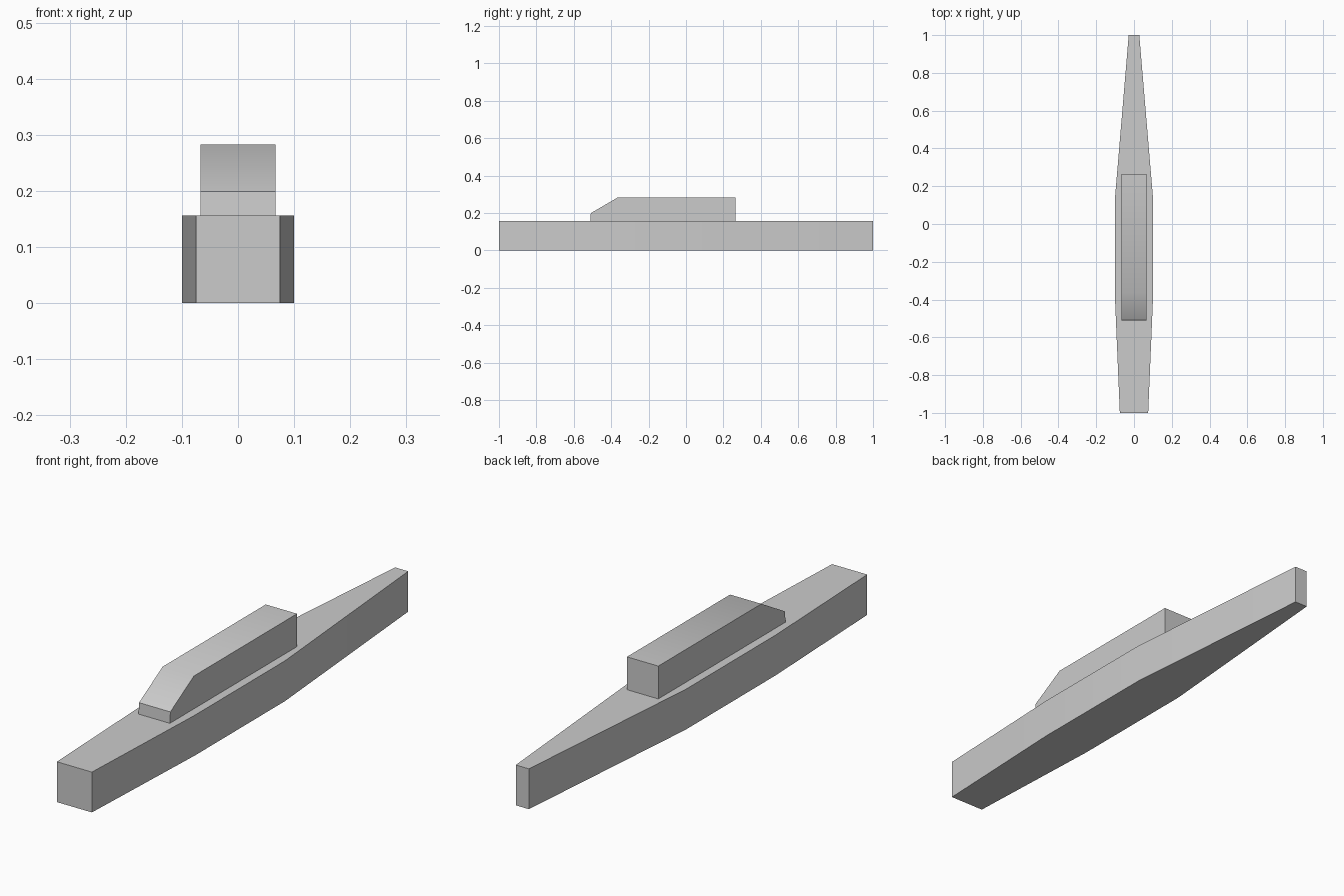
import bpy, bmesh
from math import radians
from mathutils import Vector

if "Cube" in bpy.data.objects:
    bpy.data.objects.remove(bpy.data.objects["Cube"])


def extrude_profile(name, points, direction):
    """Closed solid made by extruding a planar outline."""
    bm = bmesh.new()
    face = bm.faces.new([bm.verts.new(p) for p in points])
    new = bmesh.ops.extrude_face_region(bm, geom=[face], use_keep_orig=True)["geom"]
    moved = [v for v in new if isinstance(v, bmesh.types.BMVert)]
    bmesh.ops.translate(bm, verts=moved, vec=Vector(direction))
    bmesh.ops.recalc_face_normals(bm, faces=bm.faces)
    mesh = bpy.data.meshes.new(name)
    bm.to_mesh(mesh)
    bm.free()
    obj = bpy.data.objects.new(name, mesh)
    bpy.context.collection.objects.link(obj)
    bpy.ops.object.select_all(action='DESELECT')
    obj.select_set(True)
    bpy.context.view_layer.objects.active = obj
    bpy.ops.object.shade_smooth_by_angle(angle=radians(35))
    return obj


HULL_TOP = 0.156
CABIN_HALF = 0.067

# Hull: half-widths along the length, mirrored to the other side
half = [(0.075, -1.0), (0.1, -0.407), (0.1, 0.145), (0.028, 1.0)]
outline = [(x, y, 0) for x, y in half] + [(-x, y, 0) for x, y in reversed(half)]
extrude_profile("hull", outline, (0, 0, HULL_TOP))

# Cabin: side profile with a sloped front, extruded across the width
side = [(-0.512, HULL_TOP), (-0.509, 0.199), (-0.365, 0.283),
        (0.265, 0.283), (0.265, HULL_TOP)]
extrude_profile("cabin", [(-CABIN_HALF, y, z) for y, z in side],
                (2 * CABIN_HALF, 0, 0))
